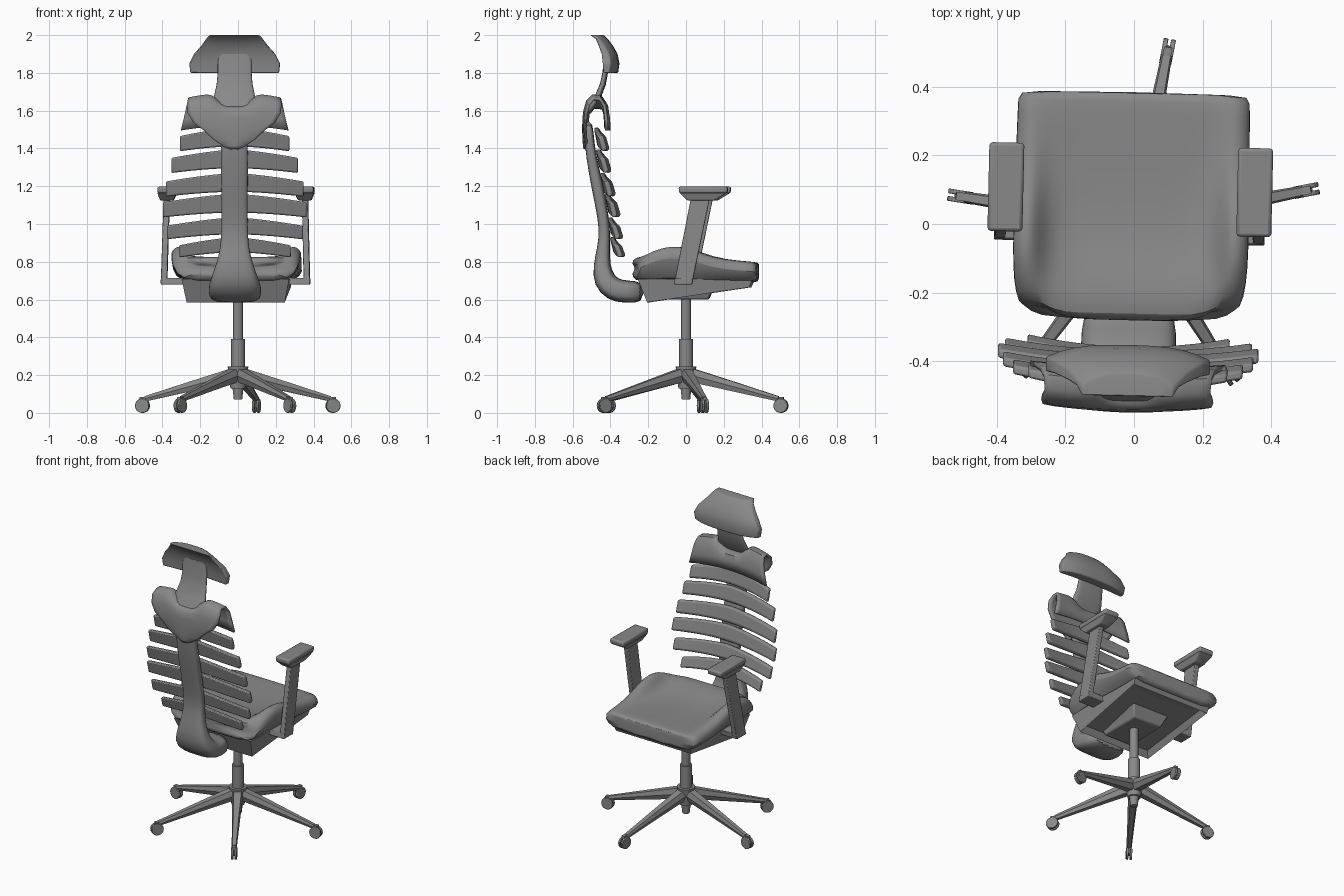
import bpy, bmesh, math
from mathutils import Vector, Matrix

if "Cube" in bpy.data.objects:
    bpy.data.objects.remove(bpy.data.objects["Cube"])

grey = bpy.data.materials.new("mid grey")
grey.use_nodes = True
grey.diffuse_color = (0.25, 0.25, 0.25, 1)
grey.node_tree.nodes["Principled BSDF"].inputs["Base Color"].default_value = (0.25, 0.25, 0.25, 1)

# The upper chair is swivelled slightly on its column
SWIVEL = Matrix.Translation((-0.008, 0, 0)) @ Matrix.Rotation(math.radians(-1.3), 4, 'Z')


def finish(name, bm, bevel=0.0, subdiv=0, swivel=True, angle=35):
    bmesh.ops.recalc_face_normals(bm, faces=bm.faces)
    mesh = bpy.data.meshes.new(name)
    bm.to_mesh(mesh)
    bm.free()
    mesh.materials.append(grey)
    if swivel:
        mesh.transform(SWIVEL)
    ob = bpy.data.objects.new(name, mesh)
    bpy.context.collection.objects.link(ob)
    if bevel:
        mod = ob.modifiers.new("Bevel", 'BEVEL')
        mod.width, mod.segments, mod.limit_method = bevel, 2, 'ANGLE'
    if subdiv:
        mod = ob.modifiers.new("Subdivision", 'SUBSURF')
        mod.levels = mod.render_levels = subdiv
    bpy.ops.object.select_all(action='DESELECT')
    ob.select_set(True)
    bpy.context.view_layer.objects.active = ob
    bpy.ops.object.shade_smooth_by_angle(angle=math.radians(angle))
    return ob


def loft(rings):
    """Closed solid through rings with equal point counts."""
    bm = bmesh.new()
    rows = [[bm.verts.new(p) for p in ring] for ring in rings]
    n = len(rows[0])
    for a, b in zip(rows, rows[1:]):
        for i in range(n):
            bm.faces.new((a[i], a[(i + 1) % n], b[(i + 1) % n], b[i]))
    bm.faces.new(rows[0])
    bm.faces.new(rows[-1])
    return bm


def sweep(path, n=20, power=0.6):
    """Rounded sections along (y, z, half width, half thickness) points."""
    rings = []
    for i, (y, z, w, t) in enumerate(path):
        a, b = path[max(i - 1, 0)], path[min(i + 1, len(path) - 1)]
        d = Vector((0, b[0] - a[0], b[1] - a[1])).normalized()
        side = Vector((0, -d.z, d.y))
        ring = []
        for k in range(n):
            c, s = math.cos(k * math.tau / n), math.sin(k * math.tau / n)
            x = math.copysign(abs(c) ** power, c) * w
            off = math.copysign(abs(s) ** power, s) * t
            ring.append(Vector((x, y, z)) + side * off)
        rings.append(ring)
    return loft(rings)


def quad_ring(x0, x1, y0, y1, z):
    return [(x0, y0, z), (x1, y0, z), (x1, y1, z), (x0, y1, z)]


def cylinder(name, r1, r2, z0, z1, sides=20):
    bm = bmesh.new()
    bmesh.ops.create_cone(bm, cap_ends=True, segments=sides, radius1=r1, radius2=r2, depth=z1 - z0,
                          matrix=Matrix.Translation((0, 0, (z0 + z1) / 2)))
    finish(name, bm, swivel=False)


# Seat cushion with raised side bolsters
half_us = [0, 0.3, 0.6, 0.72, 0.8, 0.87, 0.94, 1]
us = [-u for u in half_us[:0:-1]] + half_us
seat_rows = [(-0.288, 0.30, 0.74, 0.79, 0.77), (-0.27, 0.335, 0.70, 0.825, 0.82),
             (-0.2, 0.35, 0.69, 0.83, 0.86), (-0.08, 0.354, 0.69, 0.80, 0.89),
             (0.03, 0.354, 0.69, 0.79, 0.875), (0.14, 0.352, 0.69, 0.79, 0.825),
             (0.28, 0.35, 0.69, 0.795, 0.805), (0.37, 0.348, 0.69, 0.80, 0.80),
             (0.385, 0.345, 0.70, 0.79, 0.785)]
rings = []
for y, hw, zb, zc, zs in seat_rows:
    ring = []
    for u in us:
        w = min(max((abs(u) - 0.62) / 0.22, 0), 1)
        w = w * w * (3 - 2 * w)
        edge = max(0, (abs(u) - 0.86) / 0.14) ** 2
        back = 0.035 * w if y < -0.15 else 0
        ring.append((u * hw, y + back, zc + (zs - zc) * w - 0.045 * edge))
    ring += [(s * hw * f, y, zb) for s, f in ((1, 0.88), (1, 0.4), (-1, 0.4), (-1, 0.88))]
    rings.append(ring)
finish("seat_cushion", loft(rings), subdiv=1, angle=50)

# Hollow seat pan, deeper at the rear
bm = loft([[(-0.26, -0.2, 0.585), (0.26, -0.2, 0.585), (0.28, 0.34, 0.665), (-0.28, 0.34, 0.665)],
           quad_ring(-0.285, 0.285, -0.25, 0.36, 0.71)])
bm.normal_update()
under = min(bm.faces, key=lambda f: f.calc_center_median().z)
bmesh.ops.inset_region(bm, faces=[under], thickness=0.035)
bmesh.ops.translate(bm, verts=under.verts, vec=(0, 0, 0.035))
finish("seat_pan", bm)
finish("tilt_mechanism", loft([quad_ring(-0.1, 0.1, -0.16, 0.12, 0.6),
                              quad_ring(-0.14, 0.14, -0.2, 0.16, 0.69)]), bevel=0.008)

# Back spine, flaring into its foot under the seat
finish("back_spine", sweep([
    (-0.517, 1.55, 0.07, 0.025), (-0.512, 1.42, 0.072, 0.025), (-0.487, 1.28, 0.072, 0.03),
    (-0.453, 1.12, 0.07, 0.032), (-0.428, 0.97, 0.07, 0.028), (-0.437, 0.87, 0.075, 0.034),
    (-0.447, 0.78, 0.1, 0.045), (-0.435, 0.7, 0.13, 0.062), (-0.385, 0.652, 0.14, 0.065),
    (-0.32, 0.64, 0.14, 0.06), (-0.22, 0.64, 0.13, 0.058)]), subdiv=1, angle=50)


# Back ribs: curved slats with drooping ends
def rib(name, z, hw, y, height):
    rings = []
    for i in range(17):
        u = i / 8 - 1
        a = abs(u)
        yy, zz = y + 0.03 * u * u, z - 0.035 * a ** 1.5
        h = height / 2 * (1 - 0.2 * a)
        x = hw * u
        rings.append([(x, yy - 0.025, zz + h), (x, yy + 0.002, zz + h),
                      (x, yy + 0.022, zz - h * 0.7), (x, yy + 0.012, zz - h), (x, yy - 0.006, zz - h)])
    finish(name, loft(rings), bevel=0.008)


for i, spec in enumerate([(1.46, 0.29, -0.462, 0.1), (1.345, 0.335, -0.452, 0.1),
                          (1.22, 0.365, -0.43, 0.1), (1.11, 0.38, -0.405, 0.1),
                          (0.99, 0.36, -0.39, 0.09), (0.89, 0.295, -0.378, 0.08)]):
    rib(f"back_rib_{i + 1}", *spec)

# Shoulder panel folded over the top, ending in a point on the spine
fold = [(-0.425, 1.52, 0.285), (-0.428, 1.58, 0.27), (-0.438, 1.65, 0.255), (-0.46, 1.685, 0.245),
        (-0.495, 1.688, 0.24), (-0.522, 1.66, 0.25), (-0.535, 1.61, 0.245), (-0.54, 1.56, 0.215),
        (-0.542, 1.5, 0.165), (-0.54, 1.45, 0.11), (-0.538, 1.415, 0.055), (-0.535, 1.4, 0.02)]
bm = bmesh.new()
grid = []
for y, z, hw in fold:
    row = []
    for i in range(21):
        u = i / 10 - 1
        dip = 0.07 * max(0, (z - 1.6) / 0.088) * math.exp(-(u * hw / 0.1) ** 4)
        row.append(bm.verts.new((u * hw, y + 0.012 * u * u, z - dip - 0.025 * u * u * (z > 1.5))))
    grid.append(row)
for a, b in zip(grid, grid[1:]):
    for i in range(20):
        bm.faces.new((a[i], a[i + 1], b[i + 1], b[i]))
shoulder = finish("shoulder_panel", bm, angle=50)
solid = shoulder.modifiers.new("Thickness", 'SOLIDIFY')
solid.thickness, solid.offset = 0.016, 0

# Neck and headrest
finish("headrest_neck", sweep([
    (-0.42, 1.9, 0.09, 0.012), (-0.428, 1.8, 0.09, 0.014), (-0.44, 1.74, 0.095, 0.015),
    (-0.468, 1.67, 0.11, 0.016), (-0.5, 1.62, 0.11, 0.016), (-0.515, 1.59, 0.08, 0.012)]), angle=50)
rings = []
for z, yf, yb, hw in [(1.8, -0.36, -0.42, 0.235), (1.85, -0.353, -0.424, 0.24), (1.9, -0.363, -0.43, 0.215),
                      (1.945, -0.388, -0.448, 0.175), (1.98, -0.415, -0.475, 0.15), (2.0, -0.435, -0.505, 0.133)]:
    xs = [i / 6 - 1 for i in range(13)]
    ring = [(u * hw, yf - 0.04 * abs(u) ** 3, z) for u in xs]
    rings.append(ring + [(u * hw, yb - 0.012 * u * u * (z < 1.95), z) for u in reversed(xs)])
finish("headrest", loft(rings), bevel=0.006, angle=50)

# Armrests: bracket, leaning post and tapered pad
for side, s in (("left", 1), ("right", -1)):
    def block(name, low, high, bevel):
        rings = []
        for x0, x1, y0, y1, z in (low, high):
            rings.append(quad_ring(s * x0 - 0.005, s * x1 - 0.005, y0, y1, z))
        finish(f"{side}_arm_{name}", loft(rings), bevel=bevel)
    block("bracket", (0.25, 0.395, -0.055, 0.04, 0.68), (0.25, 0.395, -0.05, 0.045, 0.715), 0.004)
    block("post", (0.362, 0.395, -0.055, 0.04, 0.68), (0.35, 0.382, 0.035, 0.135, 1.14), 0.004)
    block("pad_base", (0.33, 0.4, 0.015, 0.16, 1.125), (0.312, 0.414, -0.025, 0.225, 1.165), 0.005)
    block("pad", (0.312, 0.414, -0.028, 0.228, 1.163), (0.312, 0.414, -0.03, 0.23, 1.198), 0.01)

# Gas column and hub
cylinder("column_rod", 0.026, 0.026, 0.37, 0.64)
cylinder("column_sleeve", 0.037, 0.037, 0.2, 0.39)
cylinder("base_hub", 0.04, 0.055, 0.13, 0.245)
cylinder("column_tip", 0.022, 0.03, 0.07, 0.14)

# Five tapered legs with thin castors
for i, deg in enumerate((11, 79, 171, 233.4, 302.4)):
    turn = Matrix.Rotation(math.radians(deg), 4, 'Z')
    rings = []
    for r, w, z0, z1 in ((0.02, 0.034, 0.165, 0.24), (0.25, 0.024, 0.115, 0.168), (0.5, 0.016, 0.06, 0.088)):
        rings.append([(r, -w * 0.6, z0), (r, w * 0.6, z0), (r, w, (z0 + z1) / 2),
                      (r, w * 0.7, z1), (r, -w * 0.7, z1), (r, -w, (z0 + z1) / 2)])
    bm = loft(rings)
    bm.transform(turn)
    finish(f"base_leg_{i + 1}", bm, swivel=False)
    for j, off in enumerate((-0.011, 0.011)):
        bm = bmesh.new()
        spot = Matrix.Translation((0.512, off, 0.038)) @ Matrix.Rotation(math.pi / 2, 4, 'X')
        bmesh.ops.create_cone(bm, cap_ends=True, segments=20, radius1=0.038, radius2=0.038,
                              depth=0.014, matrix=turn @ spot)
        finish(f"castor_{i + 1}_wheel_{j + 1}", bm, bevel=0.003, swivel=False)
    bm = loft([quad_ring(0.495, 0.53, -0.006, 0.006, 0.03), quad_ring(0.485, 0.525, -0.012, 0.012, 0.085)])
    bm.transform(turn)
    finish(f"castor_{i + 1}_fork", bm, swivel=False)
